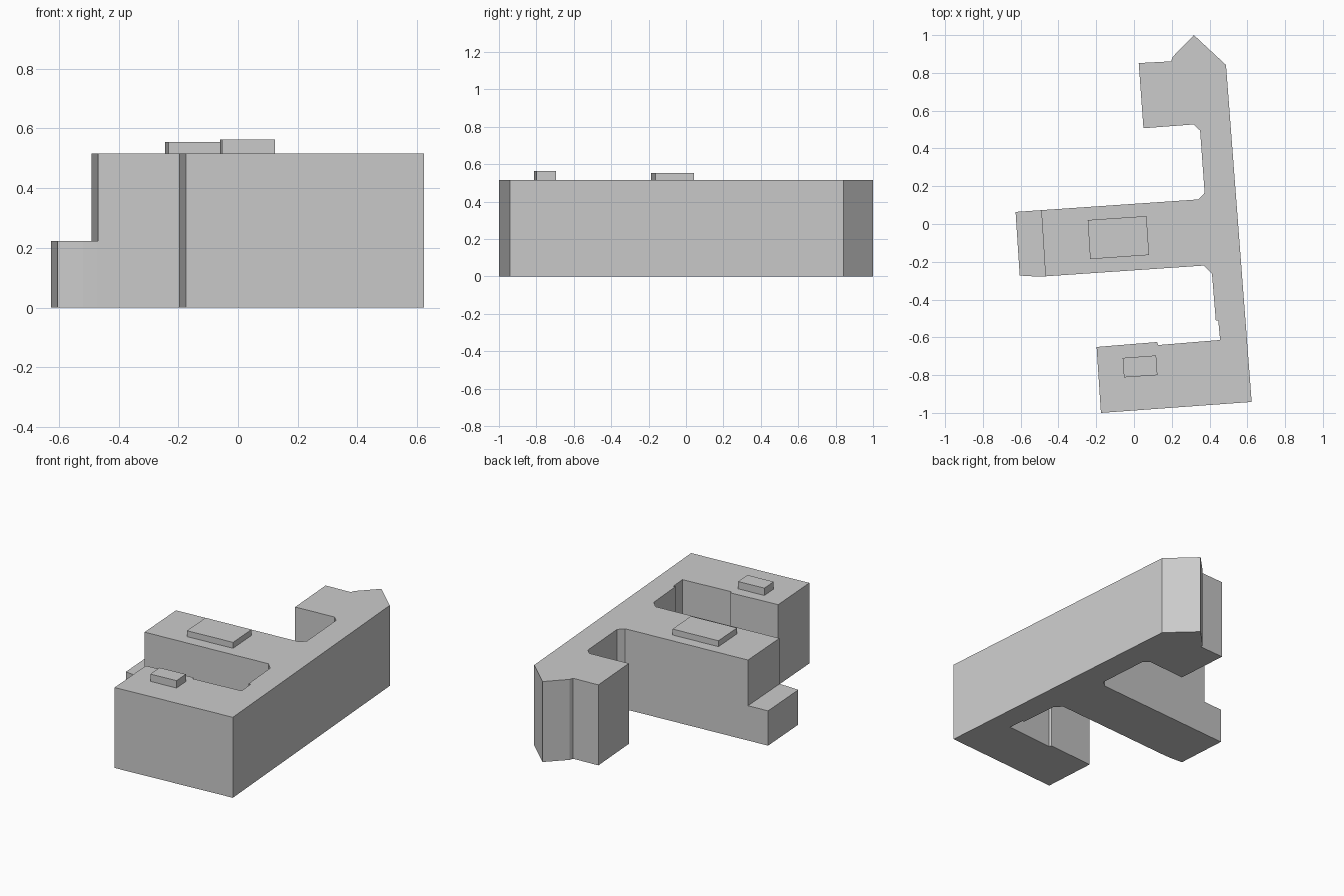
import bpy, bmesh

if "Cube" in bpy.data.objects:
    bpy.data.objects.remove(bpy.data.objects["Cube"])

ROOF, STEP = 0.516, 0.223


def prism(name, outline, z0, z1):
    """Extrude a plan outline (counter-clockwise) from z0 up to z1."""
    bm = bmesh.new()
    face = bm.faces.new([bm.verts.new((x, y, z0)) for x, y in outline])
    ext = bmesh.ops.extrude_face_region(bm, geom=[face], use_keep_orig=True)
    for v in ext["geom"]:
        if isinstance(v, bmesh.types.BMVert):
            v.co.z = z1
    bmesh.ops.recalc_face_normals(bm, faces=bm.faces)
    mesh = bpy.data.meshes.new(name)
    bm.to_mesh(mesh)
    bm.free()
    obj = bpy.data.objects.new(name, mesh)
    bpy.context.collection.objects.link(obj)
    return obj


# Whole building footprint: long spine on the right with three wings to the left
footprint = [
    (-0.175, -1.0), (0.623, -0.942), (0.487, 0.842), (0.317, 1.0),     # outer wall, pointed end
    (0.205, 0.885), (0.197, 0.861), (0.025, 0.852), (0.05, 0.507),     # back wing
    (0.315, 0.527), (0.35, 0.495), (0.374, 0.165), (0.34, 0.13),       # back courtyard
    (-0.627, 0.064), (-0.605, -0.273), (-0.52, -0.278), (-0.47, -0.277),  # middle wing
    (0.37, -0.22), (0.413, -0.264), (0.433, -0.51), (0.446, -0.51),    # front courtyard
    (0.456, -0.614), (0.128, -0.641), (0.122, -0.625), (-0.198, -0.651),  # front wing
]
building = prism("building", footprint, 0, ROOF)

# Cut the end of the middle wing down to the low annex
cutter = prism("annex_cutter", [(-0.8, -0.4), (-0.461, -0.4), (-0.499, 0.2), (-0.8, 0.2)],
               STEP, ROOF + 0.2)
cutter.hide_render = True
mod = building.modifiers.new("annex_step", "BOOLEAN")
mod.operation, mod.solver, mod.object = "DIFFERENCE", "EXACT", cutter
bpy.context.view_layer.objects.active = building
bpy.ops.object.modifier_apply(modifier=mod.name)
bpy.data.objects.remove(cutter)

# Raised blocks on the roof
prism("middle_roof_block", [(-0.232, -0.186), (0.08, -0.164), (0.066, 0.042), (-0.245, 0.021)],
      ROOF, 0.554)
prism("front_roof_block", [(-0.053, -0.812), (0.124, -0.8), (0.117, -0.696), (-0.06, -0.709)],
      ROOF, 0.563)
